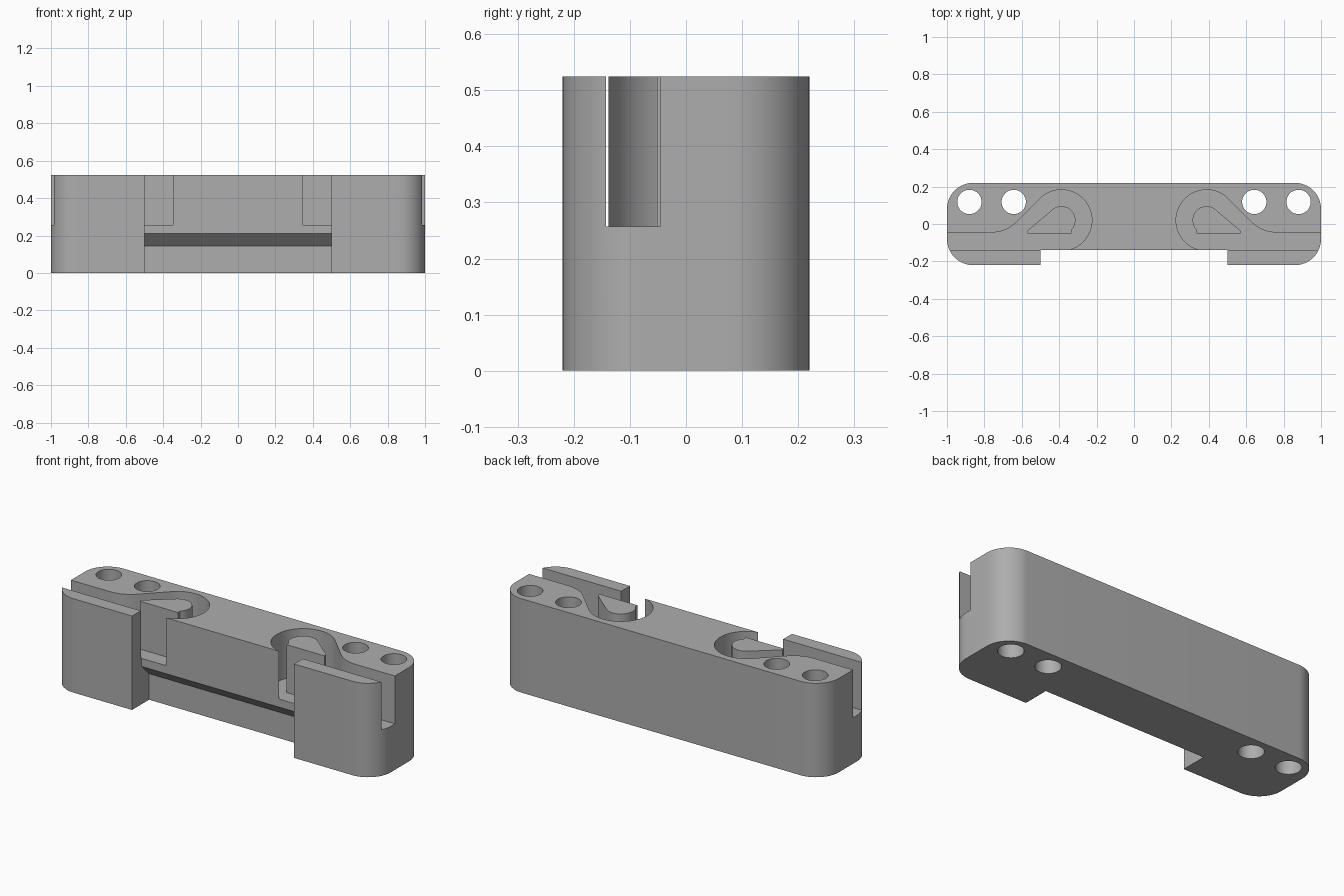
import bpy, bmesh, math

cube = bpy.data.objects.get("Cube")
if cube:
    bpy.data.objects.remove(cube, do_unlink=True)

HEIGHT = 0.524
HALF_DEPTH = 0.22
CORNER = 0.14
SLOT_FLOOR = 0.257
WALL_Y = -0.138          # recessed front wall
BLOCK_BACK = -0.143      # back of the front blocks
RAIL_Y = -0.045          # rear side of the straight slot
LOOP = (0.388, 0.02)     # centre of the slot loop

grey = bpy.data.materials.new("plain grey")
grey.use_nodes = True
colour = (0.42, 0.42, 0.42, 1)
grey.diffuse_color = colour
grey.node_tree.nodes["Principled BSDF"].inputs["Base Color"].default_value = colour


def arc(cx, cy, r, start, end, steps=16):
    angles = [math.radians(start + (end - start) * i / steps) for i in range(steps + 1)]
    return [(cx + r * math.cos(a), cy + r * math.sin(a)) for a in angles]


def prism(name, points, low, high, place=lambda u, v, w: (u, v, w)):
    """Extrude a flat outline from low to high; place maps it into space."""
    bm = bmesh.new()
    bottom = [bm.verts.new(place(u, v, low)) for u, v in points]
    top = [bm.verts.new(place(u, v, high)) for u, v in points]
    bm.faces.new(bottom)
    bm.faces.new(top)
    n = len(points)
    for i in range(n):
        j = (i + 1) % n
        bm.faces.new((bottom[i], bottom[j], top[j], top[i]))
    bmesh.ops.recalc_face_normals(bm, faces=bm.faces)
    mesh = bpy.data.meshes.new(name)
    bm.to_mesh(mesh)
    bm.free()
    mesh.materials.append(grey)
    obj = bpy.data.objects.new(name, mesh)
    bpy.context.collection.objects.link(obj)
    return obj


def activate(obj):
    bpy.ops.object.select_all(action="DESELECT")
    obj.select_set(True)
    bpy.context.view_layer.objects.active = obj


def cut(target, cutter):
    cutter.hide_render = True
    mod = target.modifiers.new("cut", "BOOLEAN")
    mod.operation = "DIFFERENCE"
    mod.solver = "EXACT"
    mod.object = cutter
    activate(target)
    bpy.ops.object.modifier_apply(modifier=mod.name)
    bpy.data.objects.remove(cutter, do_unlink=True)


def smooth(obj):
    activate(obj)
    bpy.ops.object.shade_smooth_by_angle(angle=math.radians(30))


# Body: rounded bar with a wide recess in its front
cx, cy = 1 - CORNER, HALF_DEPTH - CORNER
outline = (arc(cx, cy, CORNER, 0, 90) + arc(-cx, cy, CORNER, 90, 180)
           + arc(-cx, -cy, CORNER, 180, 270)
           + [(-0.5, -HALF_DEPTH), (-0.5, WALL_Y), (0.5, WALL_Y), (0.5, -HALF_DEPTH)]
           + arc(cx, -cy, CORNER, 270, 360))
body = prism("body", outline, 0, HEIGHT)

# Undercut below the recessed wall, with a sloping ceiling
undercut = [(-0.18, -0.1), (-0.07, -0.1), (-0.07, 0.145), (WALL_Y, 0.212), (-0.18, 0.212)]
cut(body, prism("undercut_cutter", undercut, -0.5, 0.5, lambda u, v, w: (w, u, v)))

# Hooked slot outline: straight run, fillet, then a loop round the island
lx, ly = LOOP
loop_r = 0.163
bend_t = 0.075
bend_r = bend_t / math.tan(math.radians(22.5))
side = loop_r * math.sqrt(0.5)
bend_x = lx + side + (ly + side - RAIL_Y)
slot = ([(1.1, BLOCK_BACK), (1.1, RAIL_Y)]
        + arc(bend_x + bend_t, RAIL_Y + bend_r, bend_r, 270, 225, 10)
        + arc(lx, ly, loop_r, 45, 270, 40))

# Teardrop island outline
island = [(0.335, -0.052), (0.57, -0.052), (0.57, -0.036)] + arc(lx, ly, 0.075, 52, 225, 24)

for label, s in (("left", 1), ("right", -1)):
    def flip(u, v, w, s=s):
        return (s * u, v, w)
    cut(body, prism("slot_cutter", slot, SLOT_FLOOR, HEIGHT + 0.1, flip))
    for hole_x in (0.643, 0.88):
        cut(body, prism("hole_cutter", arc(hole_x, 0.118, 0.065, 0, 352.5, 47),
                        -0.1, HEIGHT + 0.1, flip))
    smooth(prism(label + "_island", island, SLOT_FLOOR - 0.01, HEIGHT, flip))

smooth(body)
